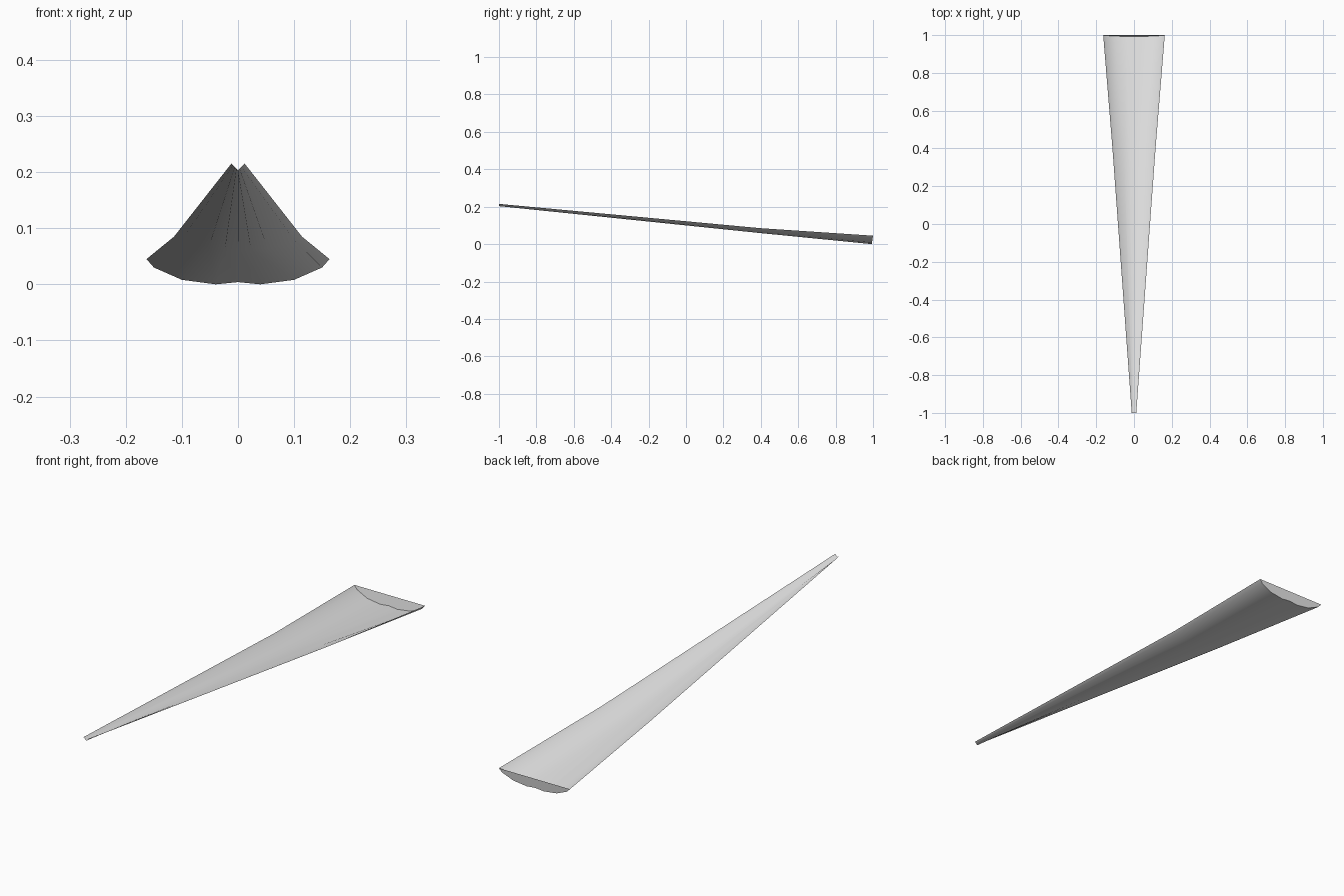
import bpy
import bmesh

cube = bpy.data.objects.get("Cube")
if cube:
    bpy.data.objects.remove(cube, do_unlink=True)

# Single pale grey material
grey = bpy.data.materials.new("pale grey")
grey.use_nodes = True
colour = (0.8, 0.8, 0.8, 1)
grey.diffuse_color = colour
grey.node_tree.nodes["Principled BSDF"].inputs["Base Color"].default_value = colour

# Half cross-sections from the centre line out to the rim: (x, z)
tip = [(0, 0.203), (0.003, 0.206), (0.006, 0.209), (0.009, 0.212), (0.012, 0.215)]
middle = [(0, 0.061), (0.024, 0.059), (0.053, 0.064), (0.102, 0.077), (0.114, 0.085)]
wide = [(0, 0.004), (0.04, 0.0), (0.1, 0.008), (0.15, 0.03), (0.163, 0.045)]


def section(bm, half, y, lean):
    """Mirror a half profile into a full row of vertices, leaning with height."""
    full = [(-x, z) for x, z in reversed(half[1:])] + half
    top = half[-1][1]
    return [bm.verts.new((x, y - lean * (top - z), z)) for x, z in full]


def finish(bm, name):
    mesh = bpy.data.meshes.new(name)
    bm.to_mesh(mesh)
    bm.free()
    mesh.materials.append(grey)
    obj = bpy.data.objects.new(name, mesh)
    bpy.context.collection.objects.link(obj)
    return obj


# Open tapering trough, lofted through the sections
bm = bmesh.new()
rows = [section(bm, tip, -1, 0), section(bm, middle, 0.4, 0.1), section(bm, wide, 1, 0.15)]
for a, b in zip(rows, rows[1:]):
    for i in range(len(a) - 1):
        bm.faces.new((a[i], a[i + 1], b[i + 1], b[i]))
trough = finish(bm, "tapered_trough")
bpy.ops.object.select_all(action="DESELECT")
trough.select_set(True)
bpy.context.view_layer.objects.active = trough
bpy.ops.object.shade_smooth_by_angle(angle=0.6)

# Flat plate closing the wide end
bm = bmesh.new()
bm.faces.new(list(reversed(section(bm, wide, 1, 0.15))))
finish(bm, "end_plate")
